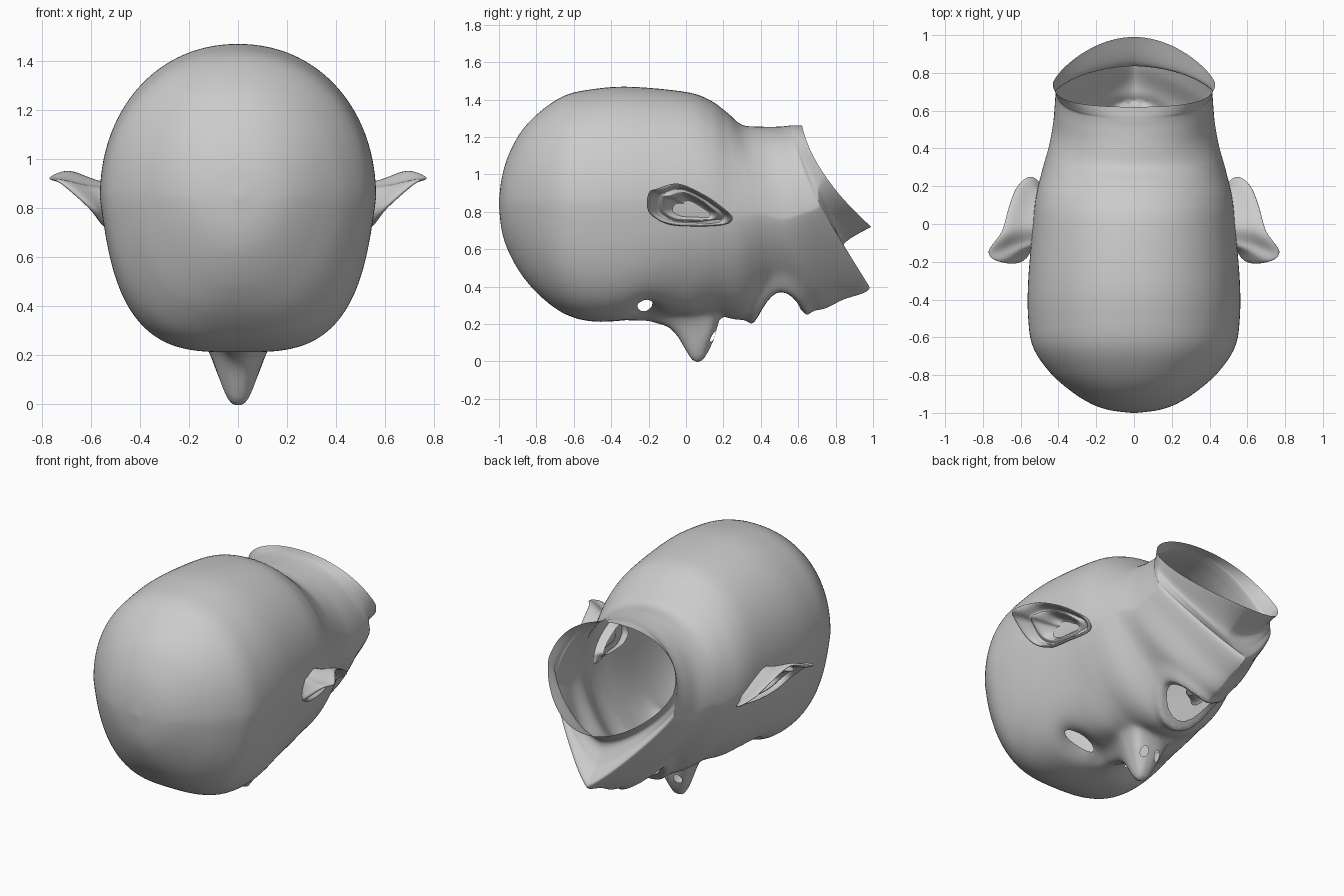
import bpy, bmesh, math
from mathutils import Vector

if "Cube" in bpy.data.objects:
    bpy.data.objects.remove(bpy.data.objects["Cube"], do_unlink=True)

mat = bpy.data.materials.new("plain grey")
mat.use_nodes = True
GREY = (0.6, 0.6, 0.6, 1)
mat.diffuse_color = GREY
mat.node_tree.nodes["Principled BSDF"].inputs["Base Color"].default_value = GREY


def spline(rows, steps, closed=False):
    """Catmull-Rom interpolation through rows of numbers."""
    n, out = len(rows), []
    for i in range(n if closed else n - 1):
        ids = [i - 1, i, i + 1, i + 2]
        ids = [k % n if closed else min(max(k, 0), n - 1) for k in ids]
        for s in range(steps):
            t = s / steps
            out.append([0.5 * (2 * b + (c - a) * t + (2 * a - 5 * b + 4 * c - d) * t * t
                               + (3 * b - a - 3 * c + d) * t ** 3)
                        for a, b, c, d in zip(*[rows[k] for k in ids])])
    if not closed:
        out.append(list(rows[-1]))
    return out


def lerp_table(table, v):
    if v <= table[0][0] or v >= table[-1][0]:
        return 0.0
    for (a, p), (b, q) in zip(table, table[1:]):
        if v <= b:
            return p + (q - p) * (v - a) / (b - a)


def clamp(v):
    return min(max(v, 0), 1)


def bell(v, power=2):
    return math.exp(-abs(v) ** power)


def bridge(bm, rings):
    n = len(rings[0])
    for a, b in zip(rings, rings[1:]):
        for j in range(n):
            k = (j + 1) % n
            bm.faces.new((a[j], a[k], b[k], b[j]))


def finish(bm, name):
    bmesh.ops.recalc_face_normals(bm, faces=bm.faces)
    me = bpy.data.meshes.new(name)
    bm.to_mesh(me)
    bm.free()
    me.materials.append(mat)
    for p in me.polygons:
        p.use_smooth = True
    ob = bpy.data.objects.new(name, me)
    bpy.context.collection.objects.link(ob)
    return ob


def hole_radius(h, u, v):
    return math.hypot((u - h[0]) / h[2], (v - h[1]) / h[3])


def cut_hole(bm, h, axis, allowed, sides=20):
    """Cut a clean oval opening, seen in x and the given second axis."""
    faces = []
    for f in bm.faces:
        p = f.calc_center_median()
        if allowed(p) and hole_radius(h, p.x, p[axis]) < 1.5:
            faces.append(f)
    geom = faces + list({e for f in faces for e in f.edges}) + list({v for f in faces for v in f.verts})
    planes = []
    for i in range(sides):
        a = 2 * math.pi * (i + .5) / sides
        co, no = Vector((h[0] + h[2] * math.cos(a), 0, 0)), Vector((math.cos(a) / h[2], 0, 0))
        co[axis], no[axis] = h[1] + h[3] * math.sin(a), math.sin(a) / h[3]
        planes.append((co, no.normalized()))
        geom = bmesh.ops.bisect_plane(bm, geom=geom, dist=1e-5, plane_co=co, plane_no=no.normalized())['geom']
    inside = [f for f in geom if isinstance(f, bmesh.types.BMFace)
              and all((f.calc_center_median() - co).dot(no) < 0 for co, no in planes)]
    bmesh.ops.delete(bm, geom=inside, context='FACES')


# Head sections: back y, back z, face y, face z, half width, face roundness, throat tuck
SECTIONS = [
    (-1.0, .86, -1.0, .83, .015, 2.0, 0),
    (-.985, .98, -.985, .70, .13, 2.0, 0),
    (-.95, 1.10, -.95, .59, .23, 2.1, 0),
    (-.88, 1.23, -.88, .465, .34, 2.3, 0),
    (-.78, 1.335, -.78, .35, .45, 2.7, 0),
    (-.65, 1.42, -.65, .255, .535, 3.1, 0),
    (-.50, 1.455, -.50, .214, .56, 3.3, 0),
    (-.30, 1.468, -.30, .222, .56, 3.3, 0),
    (0, 1.44, 0, .26, .535, 2.7, 0),
    (.13, 1.395, .15, .25, .52, 2.3, 0),
    (.22, 1.33, .32, .225, .49, 1.9, 0),
    (.30, 1.265, .50, .315, .455, 1.65, 0),
    (.40, 1.255, .70, .275, .43, 1.45, 0),
    (.50, 1.255, .84, .33, .42, 1.3, 0),
    (.55, 1.26, .98, .39, .415, 1.25, 0),
    (.57, 1.262, .985, .50, .415, 1.35, .10),
    (.59, 1.262, .985, .62, .415, 1.55, .145),
    (.62, 1.262, .99, .72, .43, 2.0, 0),
]
NOSE = [(-.32, 0), (-.2, .02), (-.1, .06), (-.05, .11), (0, .20), (.03, .25), (.06, .264), (.09, .25),
        (.12, .2), (.15, .13), (.175, .03), (.2, 0)]
# Openings: centre, then radii
EYES = [(s * .22, -.22, .10, .04) for s in (1, -1)]
MOUTH = (0, .50, .15, .11)
NOSTRILS = [(s * .045, .135, .022, .03) for s in (1, -1)]
AROUND = 192


def face_relief(x, y):
    ax = abs(x)
    width = .055 + .04 * clamp((y + .2) / .25)
    d = -lerp_table(NOSE, y) * bell(x / width, 2.6)
    d -= .025 * bell((ax - .09) / .03) * bell((y - .12) / .04)           # nostril wings
    d += .07 * bell((ax - .22) / .12) * bell((y + .22) / .08)            # eye sockets
    d -= .025 * bell((ax - .24) / .14) * bell((y - .02) / .1)            # cheekbones
    d -= .035 * bell((hole_radius(MOUTH, x, y) - 1.3) / .28)             # lips
    return d


bm = bmesh.new()
rings = []
for ty, tz, by, bz, w, n, tuck in spline(SECTIONS, 12):
    bow = .06 * clamp((by - .45) / .5)
    ring = []
    for j in range(AROUND):
        t = 2 * math.pi * j / AROUND
        a = t - .65 * math.cos(t)          # closer points on the face
        c, s = math.cos(a), math.sin(a)
        e = 2 / (2.1 if s > 0 else n)
        level = math.copysign(abs(s) ** e, s)
        f = .5 + .5 * level
        x = w * math.copysign(abs(c) ** e, c) * (1 + .16 * min(level, 0))
        y = by + (ty - by) * f - bow * c * c - tuck * (1 - f) ** 3
        z = bz + (tz - bz) * f
        if s < 0 and z < .6:
            z += face_relief(x, y) * min(1, (.6 - z) / .15)
        ring.append(bm.verts.new((x, y, z)))
    rings.append(ring)
bridge(bm, rings)
bm.faces.new(rings[0])

# Eye, mouth and nostril openings
for h in EYES + [MOUTH]:
    cut_hole(bm, h, 1, lambda p: p.z < .5 and p.y < .75)
for h in NOSTRILS:
    cut_hole(bm, h, 2, lambda p: .09 < p.y < .25 and p.z < .25)
finish(bm, "head_shell")

# Ears: the rim curve is swept from the root, over the rim and into the bowl
RIM = [(.55, -.1, .735), (.60, -.2, .80), (.71, -.2, .90), (.76, -.15, .925), (.69, -.04, .95),
       (.65, .1, .89), (.61, .2, .82), (.55, .25, .765), (.50, .2, .73), (.53, .05, .722)]
CENTRE = Vector((.52, .03, .82))
# Scale in x, scale in y and z, shift in x
STEPS = [(.1, .55, -.06), (.45, .72, -.02), (.85, .95, -.01), (1, 1, 0), (.98, .95, .012),
         (.88, .86, 0), (.65, .78, -.015), (.62, .66, .01), (.5, .56, .005), (.25, .42, -.01),
         (.1, .2, -.015), (0, .02, -.015)]
bm = bmesh.new()
rim = [Vector(p) - CENTRE for p in spline(RIM, 6, closed=True)]
rings = [[bm.verts.new(CENTRE + Vector((p.x * sx + dx, p.y * sy, p.z * sy))) for p in rim]
         for sx, sy, dx in spline(STEPS, 3)]
bridge(bm, rings)
bm.faces.new(rings[-1])
ears = finish(bm, "ears")
ears.modifiers.new("both sides", 'MIRROR')
